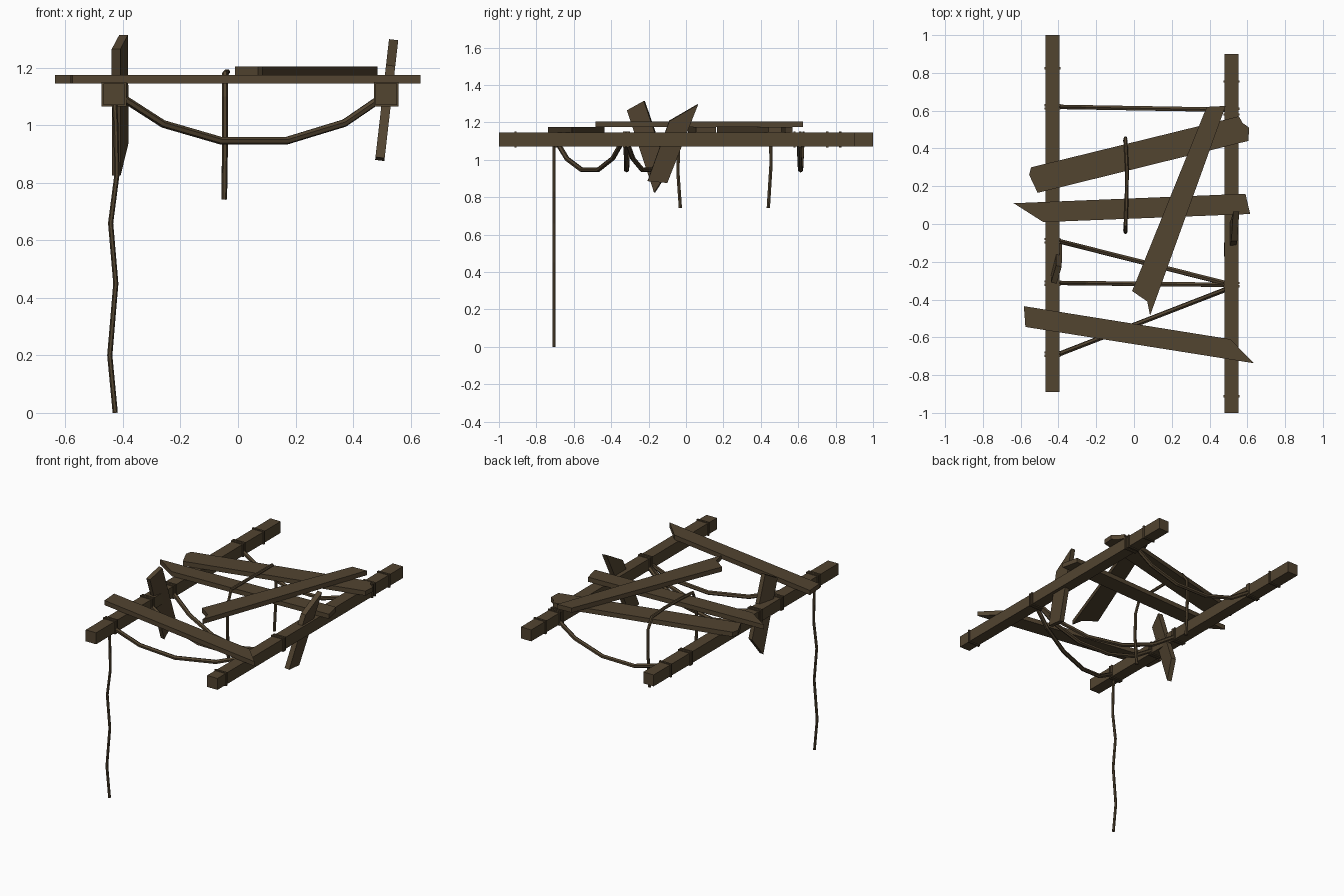
import bpy, bmesh, math
from mathutils import Vector

if "Cube" in bpy.data.objects:
    bpy.data.objects.remove(bpy.data.objects["Cube"])

wood = bpy.data.materials.new("weathered brown")
wood.diffuse_color = (0.085, 0.058, 0.030, 1)
wood.use_nodes = True
wood.node_tree.nodes["Principled BSDF"].inputs["Base Color"].default_value = wood.diffuse_color


def finish(bm, name):
    bmesh.ops.recalc_face_normals(bm, faces=bm.faces)
    me = bpy.data.meshes.new(name)
    bm.to_mesh(me)
    bm.free()
    ob = bpy.data.objects.new(name, me)
    bpy.context.collection.objects.link(ob)
    me.materials.append(wood)
    return ob


def box(name, x0, x1, y0, y1, z0, z1):
    bm = bmesh.new()
    bmesh.ops.create_cube(bm, size=1)
    for v in bm.verts:
        v.co = ((x0 + x1) / 2 + v.co.x * (x1 - x0),
                (y0 + y1) / 2 + v.co.y * (y1 - y0),
                (z0 + z1) / 2 + v.co.z * (z1 - z0))
    return finish(bm, name)


def slab(name, outline, offset):
    """Extrude a 3D outline along an offset vector."""
    bm = bmesh.new()
    face = bm.faces.new([bm.verts.new(p) for p in outline])
    ext = bmesh.ops.extrude_face_region(bm, geom=[face], use_keep_orig=True)
    verts = [g for g in ext["geom"] if isinstance(g, bmesh.types.BMVert)]
    bmesh.ops.translate(bm, verts=verts, vec=offset)
    return finish(bm, name)


def rope(name, pts, r, sides=6):
    """Sweep a low-poly ring along a path."""
    pts = [Vector(p) for p in pts]
    bm = bmesh.new()
    rings = []
    u = None
    for i, p in enumerate(pts):
        t = (pts[min(i + 1, len(pts) - 1)] - pts[max(i - 1, 0)]).normalized()
        if u is None:
            u = t.cross(Vector((0, 1, 0)) if abs(t.y) < 0.8 else Vector((1, 0, 0)))
        u = (u - t * u.dot(t)).normalized()
        w = t.cross(u)
        rings.append([bm.verts.new(p + r * (u * math.cos(a) + w * math.sin(a)))
                      for a in (2 * math.pi * k / sides for k in range(sides))])
    for a, b in zip(rings, rings[1:]):
        for k in range(sides):
            n = (k + 1) % sides
            bm.faces.new((a[k], a[n], b[n], b[k]))
    bm.faces.new(rings[0])
    bm.faces.new(rings[-1])
    return finish(bm, name)


# Side rails with rope bindings wrapped round them
LX, RX, ZC, H = -0.431, 0.516, 1.108, 0.037
rails = (("left", LX, -0.89, 1.0, (0.825, 0.628, 0.612, -0.08, -0.098, -0.305, -0.322, -0.68, -0.697)),
         ("right", RX, -1.0, 0.9, (0.755, 0.61, 0.58, -0.312, -0.33, -0.912)))
for side, x, y0, y1, bands in rails:
    box(side + "_rail", x - H, x + H, y0, y1, ZC - H, ZC + H)
    for i, y in enumerate(bands):
        b = H + 0.006
        box(f"{side}_binding_{i}", x - b, x + b, y - 0.006, y + 0.006, ZC - b, ZC + b)

# Broken planks lying across the rails
planks = {
    "back_plank": (1.145, [(-0.545, 0.30), (0.555, 0.57), (0.575, 0.535), (0.61, 0.51),
                           (0.605, 0.44), (-0.51, 0.165), (-0.555, 0.26)]),
    "middle_plank": (1.145, [(-0.637, 0.11), (0.59, 0.16), (0.615, 0.053), (-0.48, 0.01)]),
    "front_plank": (1.145, [(-0.583, -0.435), (0.51, -0.61), (0.635, -0.737), (-0.575, -0.545)]),
    "diagonal_plank": (1.175, [(0.385, 0.62), (0.485, 0.625), (0.085, -0.485), (0.07, -0.41),
                               (-0.01, -0.355)]),
}
for name, (z, outline) in planks.items():
    slab(name, [(x, y, z) for x, y in outline], (0, 0, 0.03))

# Snapped boards hanging through the rails, leaning slightly
left = [(-0.31, 1.265), (-0.22, 1.315), (-0.09, 0.94), (-0.165, 0.825)]
slab("left_hanging_board", [(-0.405 + 0.25 * (y + 0.31) - 0.05 + 0.08 * (z - 1.07), y, z)
                            for y, z in left], (0.03, -0.006, 0))
right = [(0.065, 1.30), (-0.09, 1.21), (-0.205, 0.89), (-0.10, 0.88)]
slab("right_hanging_board", [(0.477 + 0.115 * (z - 0.88), y, z)
                             for y, z in right], (0.032, 0, -0.004))

# Sagging ropes tied between the rails
sag = [(-0.40, 1.095), (-0.26, 1.005), (-0.06, 0.947), (0.17, 0.947), (0.37, 1.008), (0.49, 1.09)]
for i, (ya, yb) in enumerate(((0.62, 0.605), (-0.09, -0.315), (-0.312, -0.322), (-0.69, -0.345))):
    rope(f"sagging_rope_{i}", [(x, ya + (yb - ya) * (x + 0.40) / 0.89, z) for x, z in sag], 0.0135)

# Long rope dangling to the ground
rope("dangling_rope", [(-0.43, -0.705, 1.09), (-0.425, -0.705, 1.0), (-0.421, -0.705, 0.83),
                       (-0.443, -0.705, 0.66), (-0.425, -0.705, 0.45), (-0.446, -0.705, 0.20),
                       (-0.427, -0.705, 0)], 0.009)

# Short rope draped over two planks
rope("draped_rope", [(-0.048, -0.03, 0.742), (-0.045, -0.043, 0.93), (-0.045, -0.04, 1.10),
                     (-0.045, -0.005, 1.182), (-0.04, 0.10, 1.186), (-0.037, 0.28, 1.186),
                     (-0.043, 0.41, 1.182), (-0.046, 0.452, 1.12), (-0.045, 0.455, 0.98),
                     (-0.048, 0.44, 0.742)], 0.010)
